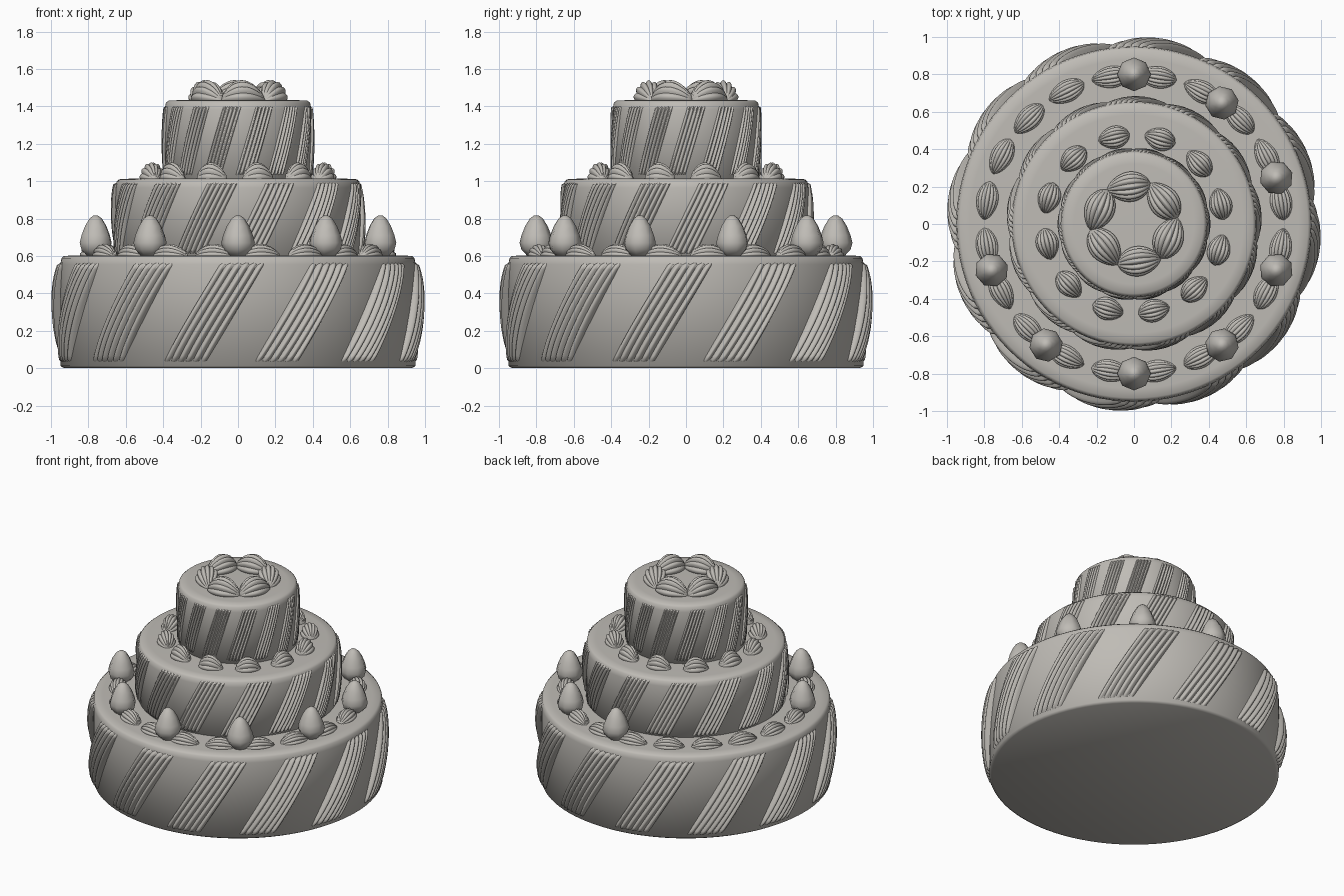
import bpy, bmesh
from math import sin, cos, pi, radians, sqrt

old = bpy.data.objects.get("Cube")
if old:
    bpy.data.objects.remove(old)

icing = bpy.data.materials.new("warm_grey_icing")
icing.use_nodes = True
colour = (0.52, 0.50, 0.465, 1)
icing.diffuse_color = colour
icing.node_tree.nodes["Principled BSDF"].inputs["Base Color"].default_value = colour


def finish(name, bm, angle=50):
    bmesh.ops.remove_doubles(bm, verts=bm.verts, dist=0.0002)
    bmesh.ops.recalc_face_normals(bm, faces=bm.faces)
    mesh = bpy.data.meshes.new(name)
    bm.to_mesh(mesh)
    bm.free()
    mesh.materials.append(icing)
    obj = bpy.data.objects.new(name, mesh)
    bpy.context.collection.objects.link(obj)
    bpy.ops.object.select_all(action='DESELECT')
    bpy.context.view_layer.objects.active = obj
    obj.select_set(True)
    bpy.ops.object.shade_smooth_by_angle(angle=radians(angle))
    return obj


def grid(bm, point, nu, nv):
    """Add a sheet of quads from point(u, v), with u and v in 0..1."""
    rows = [[bm.verts.new(point(i / nu, j / nv)) for i in range(nu + 1)]
            for j in range(nv + 1)]
    for a, b in zip(rows, rows[1:]):
        for i in range(nu):
            bm.faces.new((a[i], a[i + 1], b[i + 1], b[i]))


def lathe(name, profile, sides, angle=50):
    """Spin a list of (radius, height) around z."""
    bm = bmesh.new()
    last = len(profile) - 1

    def point(u, v):
        r, z = profile[round(v * last)]
        return r * cos(2 * pi * u), r * sin(2 * pi * u), z
    grid(bm, point, sides, last)
    return finish(name, bm, angle)


def tier(name, radius, low, high):
    """Round cake layer with a softened rim."""
    lathe(name, [(0, low), (radius - 0.02, low), (radius, low + 0.012),
                 (radius, high - 0.045), (radius - 0.006, high - 0.012),
                 (radius - 0.02, high), (radius - 0.07, high + 0.003),
                 (0, high + 0.003)], 96, 80)


def swirls(name, radius, low, high, count, start, twist, bulge, teeth=6):
    """Slanted ridged icing strokes that sink into the layer at their ends."""
    bm = bmesh.new()
    half = radians(7.5)
    for k in range(count):
        base = radians(start + k * 360 / count)

        def point(u, v):
            s = 2 * u - 1
            ridge = abs(sin(pi * teeth * u))
            ends = (4 * v * (1 - v)) ** 0.6
            h = bulge * ends * (0.3 + 0.7 * sqrt(max(0, 1 - s * s)))
            h += 0.021 * radius ** 0.5 * (ridge - 1) + 0.006
            if u in (0, 1) or v in (0, 1):
                h = -0.02
            a = base + radians(twist) * v + half * s
            r = radius + h
            return r * cos(a), r * sin(a), low + (high - low) * v
        grid(bm, point, teeth * 6, 24)
    finish(name, bm, 60)


def shells(name, ring, z, count, start, length, width, height):
    """Ring of piped shells, ribbed along their length."""
    bm = bmesh.new()
    for k in range(count):
        a = radians(start + k * 360 / count)

        def point(u, v):
            swell = sin(pi * v ** 0.9) ** 0.65 if 0 < v < 1 else 0
            phi = pi * u
            rib = 0.86 + 0.14 * abs(sin(phi * 7))
            along = (v - 0.5) * length
            out = ring + cos(phi) * width / 2 * swell * rib
            up = sin(phi) * height * swell * rib
            return (out * cos(a) - along * sin(a),
                    out * sin(a) + along * cos(a), z + up)
        grid(bm, point, 42, 16)
    finish(name, bm, 60)


# Cake layers
tier("bottom_layer", 0.95, 0.0, 0.6)
tier("middle_layer", 0.655, 0.59, 1.01)
tier("top_layer", 0.392, 1.0, 1.43)

# Icing strokes around each layer
swirls("bottom_icing_strokes", 0.945, 0.02, 0.575, 12, -108, 20, 0.052)
swirls("middle_icing_strokes", 0.652, 0.6, 1.0, 13, -114, 17, 0.026)
swirls("top_icing_strokes", 0.39, 1.02, 1.41, 14, -111, 17, 0.013, 5)

# Shell borders on each layer
shells("bottom_shells", 0.795, 0.595, 20, 9, 0.215, 0.12, 0.07)
shells("middle_shells", 0.475, 1.005, 12, 13, 0.175, 0.125, 0.095)
shells("top_shells", 0.2, 1.43, 6, 38, 0.24, 0.165, 0.11)

# Strawberries, with a gap of two at the back left
berry_profile = [(0, 0.598), (0.05, 0.602), (0.08, 0.635), (0.09, 0.67),
                 (0.08, 0.71), (0.06, 0.76), (0.035, 0.8), (0.015, 0.815),
                 (0, 0.817)]
for k in range(8):
    a = radians(-162 + 36 * k)
    berry = lathe("strawberry", berry_profile, 8, 60)
    berry.location = (0.8 * cos(a), 0.8 * sin(a), 0)
    berry.rotation_euler.z = a
